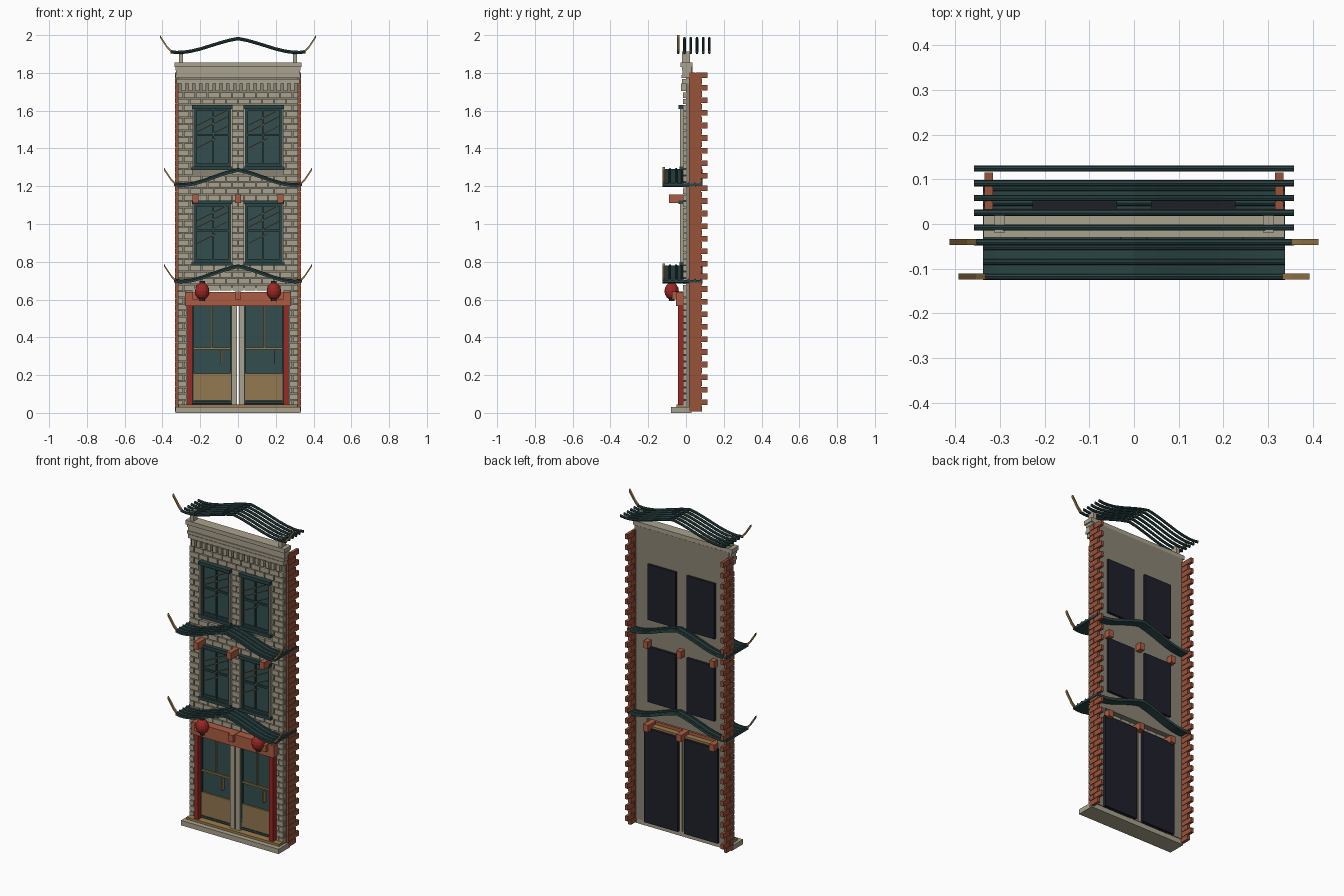
import bpy, bmesh, math

if "Cube" in bpy.data.objects:
    bpy.data.objects.remove(bpy.data.objects["Cube"])


def mat(name, r, g, b):
    lin = [(c / 255 / 12.92) if c < 11 else ((c / 255 + 0.055) / 1.055) ** 2.4 for c in (r, g, b)]
    m = bpy.data.materials.new(name)
    m.diffuse_color = (*lin, 1)
    m.use_nodes = True
    m.node_tree.nodes["Principled BSDF"].inputs["Base Color"].default_value = m.diffuse_color
    return m


STONE = mat("stone", 170, 162, 142)
MORTAR = mat("mortar", 138, 132, 117)
TEAL = mat("dark_teal", 42, 67, 67)
GLASS = mat("teal_glass", 52, 78, 78)
GOLD = mat("gold", 158, 125, 75)
WOOD = mat("door_wood", 146, 120, 80)
BRICK = mat("red_brick", 152, 82, 58)
SIGN = mat("terracotta", 172, 92, 66)
RED = mat("lacquer_red", 156, 40, 36)
DARK = mat("dark_backing", 31, 31, 42)


class Part:
    """Collects simple solids into one mesh object."""

    def __init__(self):
        self.bm = bmesh.new()

    def prism(self, a, b):
        # joins two matching outlines with sides and end caps
        va = [self.bm.verts.new(p) for p in a]
        vb = [self.bm.verts.new(p) for p in b]
        n = len(va)
        self.bm.faces.new(va)
        self.bm.faces.new(vb[::-1])
        for i in range(n):
            self.bm.faces.new((va[i], vb[i], vb[(i + 1) % n], va[(i + 1) % n]))
        return self

    def box(self, x0, x1, y0, y1, z0, z1, shear=0):
        sec = [(y0, z0), (y1, z0), (y1, z1), (y0, z1)]
        return self.prism([(x0, y, z) for y, z in sec], [(x1, y, z + shear) for y, z in sec])

    def pair(self, x0, x1, *rest):
        self.box(x0, x1, *rest)
        return self.box(-x1, -x0, *rest)

    def sweep(self, section, path):
        # section of (y, z) carried along a path of (x, z)
        rings = [[self.bm.verts.new((x, y, z + h)) for y, h in section] for x, z in path]
        n = len(section)
        for a, b in zip(rings, rings[1:]):
            for i in range(n):
                self.bm.faces.new((a[i], b[i], b[(i + 1) % n], a[(i + 1) % n]))
        self.bm.faces.new(rings[0])
        self.bm.faces.new(rings[-1][::-1])
        return self

    def done(self, name, material):
        bmesh.ops.recalc_face_normals(self.bm, faces=self.bm.faces)
        me = bpy.data.meshes.new(name)
        self.bm.to_mesh(me)
        self.bm.free()
        me.materials.append(material)
        ob = bpy.data.objects.new(name, me)
        bpy.context.collection.objects.link(ob)
        return ob


# Wall core and step
W = Part()
W.box(-.318, .318, 0, .035, .665, 1.83)
W.pair(.24, .318, 0, .035, .03, .665)
W.done("wall", MORTAR)
Part().box(-.332, .332, -.08, .03, 0, .03).done("front_step", STONE)
Part().box(-.315, .315, -.05, .0, .03, .044).done("threshold", GOLD)

# Facing bricks, laid in courses and cut around the openings
WINDOWS = (.78, 1.285)
B = Part()
COURSE, LENGTH, GAP = .034, .064, .005
for row in range(49):
    z0 = .036 + row * COURSE
    z1 = z0 + COURSE - GAP
    free = [(-.318, .318)]
    if z0 < .64:
        free = [(-.318, -.272), (.272, .318)]
    elif any(z1 > w and z0 < w + .34 for w in WINDOWS):
        free = [(-.318, -.242), (-.028, .028), (.242, .318)]
    x = -.35 - (row % 2) * LENGTH / 2
    while x < .33:
        for a, b in free:
            lo, hi = max(a, x), min(b, x + LENGTH - GAP)
            if hi - lo > .006:
                B.box(lo, hi, -.016, .002, z0, z1)
        x += LENGTH
B.done("facing_bricks", STONE)

# Toothed brick returns on both sides
R = Part()
for row in range(54):
    z0 = .008 + row * .0333
    spans = [(.015, .05), (.053, .115)] if row % 2 else [(.015, .084)]
    for a, b in spans:
        R.pair(.316, .334, a, b, z0, z0 + .030)
R.pair(.319, .330, .016, .08, .01, 1.8)
R.done("side_bricks", BRICK)

# Cornice: bands, dentils and the posts that carry the top roof
C = Part()
C.box(-.325, .325, -.02, .03, 1.745, 1.768)
C.box(-.33, .33, -.024, .03, 1.772, 1.79)
C.box(-.328, .328, -.018, .03, 1.79, 1.812)
C.box(-.33, .33, -.022, .03, 1.812, 1.83)
C.box(-.337, .337, -.03, .034, 1.83, 1.855)
for i in range(17):
    x = -.288 + i * .036
    C.box(x - .011, x + .011, -.026, 0, 1.705, 1.745)
C.pair(.29, .312, -.02, .02, 1.855, 1.912)
C.done("cornice", STONE)

# Windows on two floors
frame, glass, jamb, glint, back = Part(), Part(), Part(), Part(), Part()
for z in WINDOWS:
    frame.pair(.03, .243, -.04, .0, z + .325, z + .345)
    frame.pair(.028, .245, -.035, .0, z, z + .02)
    glass.pair(.04, .232, -.014, .002, z + .02, z + .325)
    for a, b in ((.04, .052), (.128, .136), (.220, .232)):
        frame.pair(a, b, -.024, .0, z + .02, z + .325)
    for a, b in ((.02, .034), (.18, .192), (.313, .325)):
        frame.pair(.04, .232, -.022, .0, z + a, z + b)
    jamb.pair(.232, .242, -.032, .0, z + .02, z + .325)
    jamb.pair(.029, .040, -.032, .0, z + .02, z + .325)
    back.pair(.038, .227, .034, .05, z - .005, z + .335)
    for cx in (-.136, .136):
        for dx, dz, length in ((-.08, .115, .1), (-.08, .20, .16), (-.08, .235, .15), (0, .19, .08)):
            x0 = cx + dx
            glint.box(x0, x0 + length, -.026, -.022, z + dz, z + dz + .005, length * .5)
frame.done("window_frames", TEAL)
glass.done("window_glass", GLASS)
jamb.done("window_jambs", STONE)
glint.done("window_glints", GOLD)
back.pair(.022, .25, .034, .05, .03, .61)
back.done("opening_backings", DARK)

# Shop doors
P = Part()
P.pair(.004, .034, -.03, .034, .03, .60)
P.done("centre_posts", STONE)
Part().pair(.034, .24, -.008, .005, .05, .58).done("door_glass", GLASS)
Part().pair(.038, .235, -.018, -.006, .066, .208).done("door_panels", WOOD)
D = Part()
D.pair(.034, .24, -.018, -.006, .05, .064)
D.pair(.034, .043, -.018, -.006, .05, .57)
D.pair(.232, .24, -.018, -.006, .05, .57)
D.done("door_frames", TEAL)
G = Part()
G.pair(.04, .235, -.016, -.006, .335, .345)
G.pair(.136, .142, -.016, -.006, .345, .57)
G.box(.19, .197, -.034, -.006, .26, .33)
G.box(-.092, -.085, -.034, -.006, .26, .33)
G.box(-.24, .24, .0, .034, .605, .622)
G.done("door_rails_and_handles", GOLD)
K = Part()
K.pair(.241, .268, -.042, -.006, .044, .57)
K.done("door_columns", RED)

# Header board and projecting beam ends
H = Part()
H.box(-.28, .28, -.052, .0, .565, .640)
H.done("header_board", SIGN)
E = Part()
for x in (-.225, 0, .225):
    E.box(x - .015, x + .015, -.09, .072, 1.112, 1.155)
    E.box(x - .017, x + .017, -.075, .072, .6, .642)
E.done("beam_ends", SIGN)

# Lanterns with dark end caps
for side, x in (("left", -.19), ("right", .19)):
    bm = bmesh.new()
    bmesh.ops.create_uvsphere(bm, u_segments=12, v_segments=8, radius=1)
    for v in bm.verts:
        v.co = (x + v.co.x * .038, -.076 + v.co.y * .038, .645 + v.co.z * .046)
    L = Part()
    L.bm.free()
    L.bm = bm
    L.done(side + "_lantern", RED)
    cap = Part()
    for z0, z1 in ((.592, .604), (.686, .698)):
        cap.prism(*[[(x + .014 * math.cos(k * math.pi / 4), -.076 + .014 * math.sin(k * math.pi / 4), z)
                     for k in range(8)] for z in (z0, z1)])
    cap.done(side + "_lantern_caps", TEAL)

# Curved roofs: tile rods, a sheet under the lower two, and gold tips
SHAPE = [(0, 1), (.14, .86), (.28, .67), (.42, .46), (.56, .25), (.7, .09), (.82, .01), (.91, 0), (1, .06)]


def roof(name, half, z, rise, y0, rods, sheet):
    path = [(s * t * half, z + h * rise) for s, pts in ((-1, SHAPE[:0:-1]), (1, SHAPE)) for t, h in pts]
    tubes = Part()
    for i in range(rods):
        y = y0 + i * .033
        ring = [(y + .007 * math.cos(k * math.pi / 4), .009 * math.sin(k * math.pi / 4)) for k in range(8)]
        tubes.sweep(ring, path)
    tubes.done(name + "_rods", TEAL)
    if sheet:
        s = Part()
        s.sweep([(y0 - .006, -.012), (.088, -.012), (.088, .002), (y0 - .006, .002)], path)
        s.done(name + "_sheet", TEAL)
    tip = Part()
    sec = [(y0 - .006, -.007), (y0 + .007, -.007), (y0 + .007, .007), (y0 - .006, .007)]
    end = z + .06 * rise
    for s in (-1, 1):
        tip.sweep(sec, [(s * (half - .006), end), (s * (half + .016), end + .022), (s * (half + .055), end + .081)])
    tip.done(name + "_tips", GOLD)


roof("lower_roof", .338, .698, .08, -.118, 7, True)
roof("middle_roof", .338, 1.208, .08, -.118, 7, True)
roof("top_roof", .358, 1.908, .074, -.041, 6, False)
